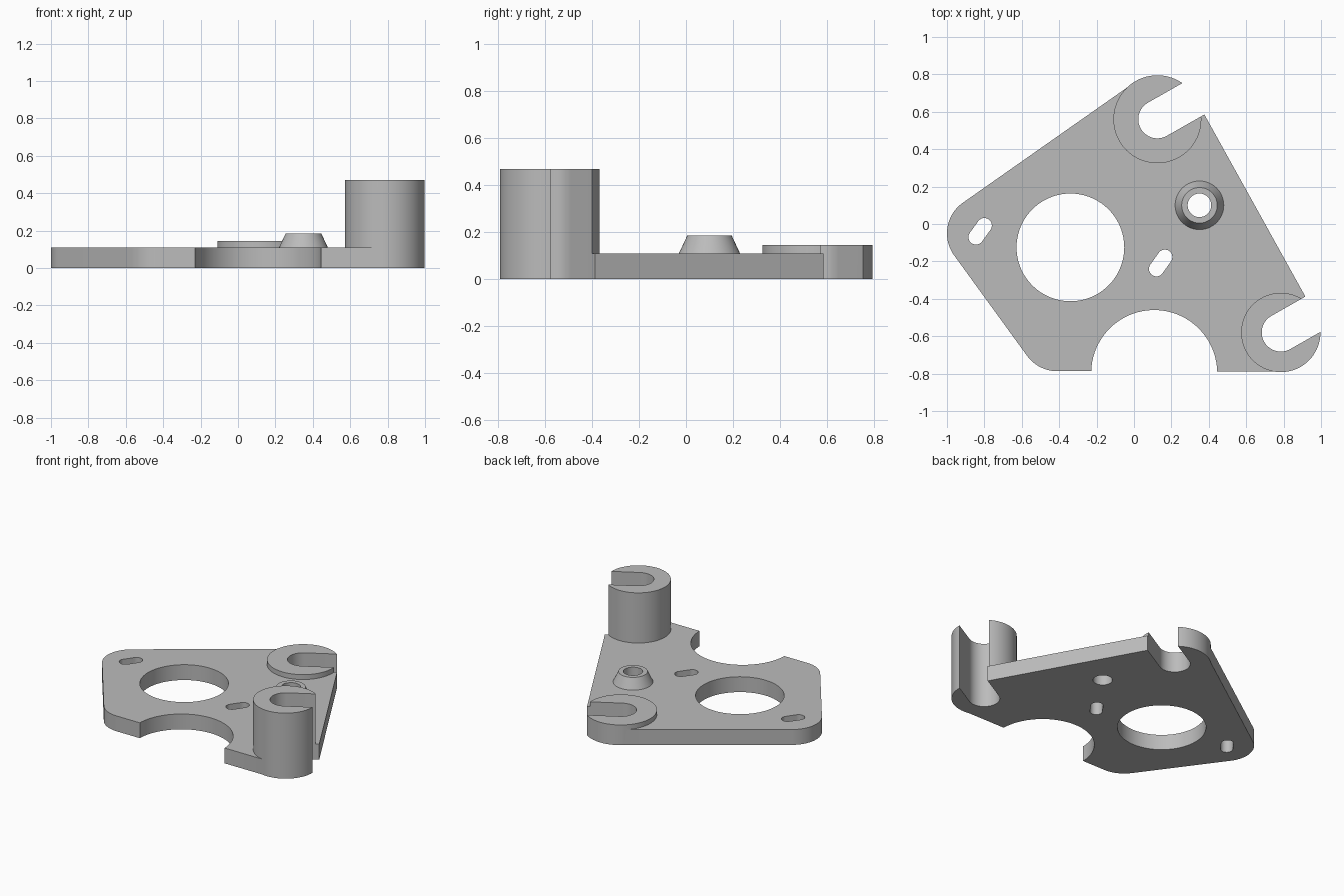
import bpy, bmesh, math
from mathutils import Vector
from mathutils.geometry import convex_hull_2d

if "Cube" in bpy.data.objects:
    bpy.data.objects.remove(bpy.data.objects["Cube"])

grey = bpy.data.materials.new("plain_grey")
grey.use_nodes = True
colour = (0.5, 0.5, 0.5, 1)
grey.diffuse_color = colour
grey.node_tree.nodes["Principled BSDF"].inputs["Base Color"].default_value = colour


def add_object(name, bm):
    bmesh.ops.recalc_face_normals(bm, faces=bm.faces)
    mesh = bpy.data.meshes.new(name)
    bm.to_mesh(mesh)
    bm.free()
    mesh.materials.append(grey)
    obj = bpy.data.objects.new(name, mesh)
    bpy.context.collection.objects.link(obj)
    return obj


def prism(name, circles, z0, z1, sides=72):
    """Upright solid whose outline wraps tightly around circles (x, y, r)."""
    points = []
    for x, y, r in circles:
        for i in range(sides):
            a = 2 * math.pi * i / sides
            points.append(Vector((x + r * math.cos(a), y + r * math.sin(a))))
    bm = bmesh.new()
    face = bm.faces.new([bm.verts.new((*points[i], z0)) for i in convex_hull_2d(points)])
    extruded = bmesh.ops.extrude_face_region(bm, geom=[face])["geom"]
    top = [v for v in extruded if isinstance(v, bmesh.types.BMVert)]
    bmesh.ops.translate(bm, verts=top, vec=(0, 0, z1 - z0))
    # Extruding keeps the starting face, so the solid is closed
    if not face.is_valid or all(len(e.link_faces) < 2 for e in face.edges):
        bmesh.ops.holes_fill(bm, edges=[e for e in bm.edges if e.is_boundary])
    else:
        bmesh.ops.holes_fill(bm, edges=[e for e in bm.edges if e.is_boundary])
    return add_object(name, bm)


def combine(target, tool, operation):
    tool.hide_render = True
    mod = target.modifiers.new(tool.name, "BOOLEAN")
    mod.object = tool
    mod.operation = operation
    mod.solver = "EXACT"
    bpy.context.view_layer.objects.active = target
    bpy.ops.object.modifier_apply(modifier=mod.name)
    bpy.data.objects.remove(tool)


THICK = 0.11
back = (0.125, 0.56)
front = (0.785, -0.58)
nozzle = (0.35, 0.10)

# Base plate with rounded corners
plate = prism("mounting_plate", [(-0.80, -0.05, 0.2), (-0.41, -0.587, 0.2),
                                 (*back, 0.232), (*front, 0.208)], 0, THICK)

# Low boss at the back, tall post at the front
combine(plate, prism("low_boss", [(*back, 0.235)], 0, 0.145), "UNION")
combine(plate, prism("tall_post", [(*front, 0.212)], 0, 0.47), "UNION")

# Tapered collar
bm = bmesh.new()
bmesh.ops.create_cone(bm, cap_ends=True, segments=64, radius1=0.13,
                      radius2=0.095, depth=0.075)
bottom = [f for f in bm.faces if f.normal.z < -0.9]
grown = bmesh.ops.extrude_face_region(bm, geom=bottom)["geom"]
bmesh.ops.delete(bm, geom=bottom, context="FACES_ONLY")
bmesh.ops.translate(bm, verts=[v for v in grown if isinstance(v, bmesh.types.BMVert)],
                    vec=(0, 0, -0.05))
bmesh.ops.translate(bm, verts=bm.verts, vec=(*nozzle, THICK + 0.0375))
combine(plate, add_object("tapered_collar", bm), "UNION")

# Through holes, short slots, edge recess and open mounting slots
angle = math.radians(29.6)
reach = (0.5 * math.cos(angle), 0.5 * math.sin(angle))
cuts = {
    "large_hole": [(-0.34, -0.125, 0.288)],
    "edge_recess": [(0.108, -0.797, 0.337)],
    "collar_hole": [(*nozzle, 0.063)],
    "left_slot": [(-0.80, -0.008, 0.04), (-0.845, -0.07, 0.04)],
    "middle_slot": [(0.165, -0.177, 0.04), (0.12, -0.24, 0.04)],
}
for name, (x, y) in (("back_slot", back), ("front_slot", front)):
    cuts[name] = [(x, y, 0.102), (x + reach[0], y + reach[1], 0.102)]
for name, circles in cuts.items():
    combine(plate, prism(name, circles, -0.2, 0.7), "DIFFERENCE")

# Smooth round walls, sharp rims
bpy.ops.object.select_all(action="DESELECT")
plate.select_set(True)
bpy.context.view_layer.objects.active = plate
bpy.ops.object.shade_smooth_by_angle(angle=math.radians(30))
